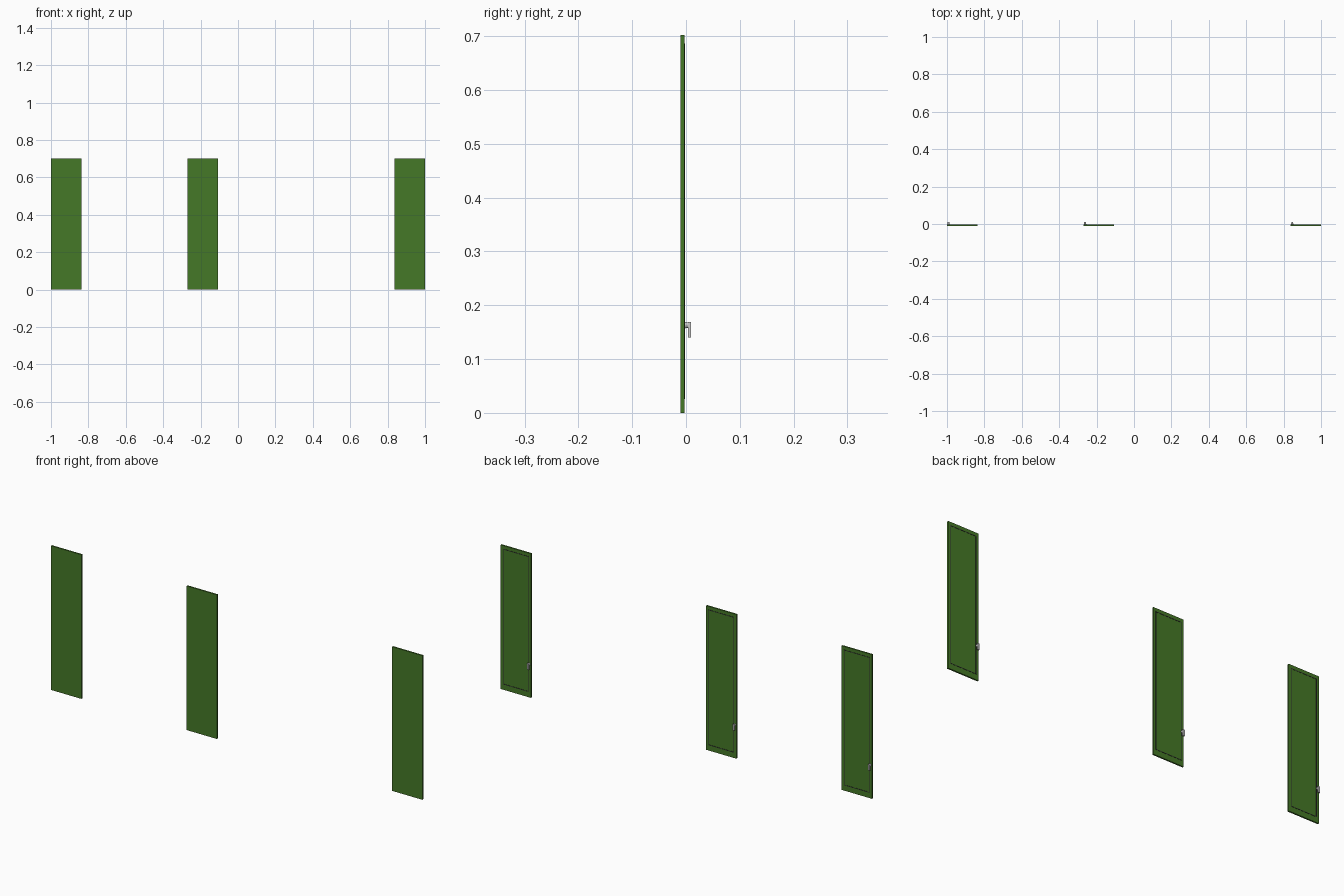
import bpy, bmesh
from mathutils import Matrix, Vector

if "Cube" in bpy.data.objects:
    bpy.data.objects.remove(bpy.data.objects["Cube"])

W, H = 0.163, 0.702
FRONT, BACK = -0.0100, -0.0025
STARTS = (-1.0, -0.27, 0.837)

green = bpy.data.materials.new("green_paint")
green.diffuse_color = (0.06, 0.19, 0.02, 1)
green.use_nodes = True
green.node_tree.nodes["Principled BSDF"].inputs["Base Color"].default_value = green.diffuse_color
dark = bpy.data.materials.new("dark_rubber")
dark.diffuse_color = (0.03, 0.03, 0.03, 1)
dark.use_nodes = True
dark.node_tree.nodes["Principled BSDF"].inputs["Base Color"].default_value = dark.diffuse_color


def add_box(bm, lo, hi):
    lo, hi = Vector(lo), Vector(hi)
    m = Matrix.Translation((lo + hi) / 2) @ Matrix.Diagonal((*(hi - lo), 1))
    bmesh.ops.create_cube(bm, size=1, matrix=m)


def finish(bm, name, mat=None):
    me = bpy.data.meshes.new(name)
    bm.to_mesh(me)
    bm.free()
    ob = bpy.data.objects.new(name, me)
    bpy.context.collection.objects.link(ob)
    if mat:
        me.materials.append(mat)
    return ob


for i, x in enumerate(STARTS, 1):
    # flat panel
    bm = bmesh.new()
    add_box(bm, (x, FRONT, 0), (x + W, BACK, H))
    finish(bm, f"panel_{i}", green)

    # thin sealing strip around the back
    bm = bmesh.new()
    x0, x1, z0, z1, t = x + 0.012, x + W - 0.012, 0.026, H - 0.016, 0.003
    y0, y1 = BACK - 0.001, BACK + 0.001
    add_box(bm, (x0, y0, z0), (x0 + t, y1, z1))
    add_box(bm, (x1 - t, y0, z0), (x1, y1, z1))
    add_box(bm, (x0 + t, y0, z0), (x1 - t, y1, z0 + t))
    add_box(bm, (x0 + t, y0, z1 - t), (x1 - t, y1, z1))
    finish(bm, f"seal_{i}", dark)

    # latch: round stem and hanging tongue on the back
    cx, cz = x + 0.009, 0.163
    bm = bmesh.new()
    m = Matrix.Translation((cx, 0.001, cz)) @ Matrix.Rotation(1.5707963, 4, 'X')
    bmesh.ops.create_cone(bm, cap_ends=True, segments=16, radius1=0.005,
                          radius2=0.006, depth=0.008, matrix=m)
    add_box(bm, (cx - 0.005, 0.004, 0.140), (cx + 0.005, 0.0095, 0.169))
    finish(bm, f"latch_{i}")
